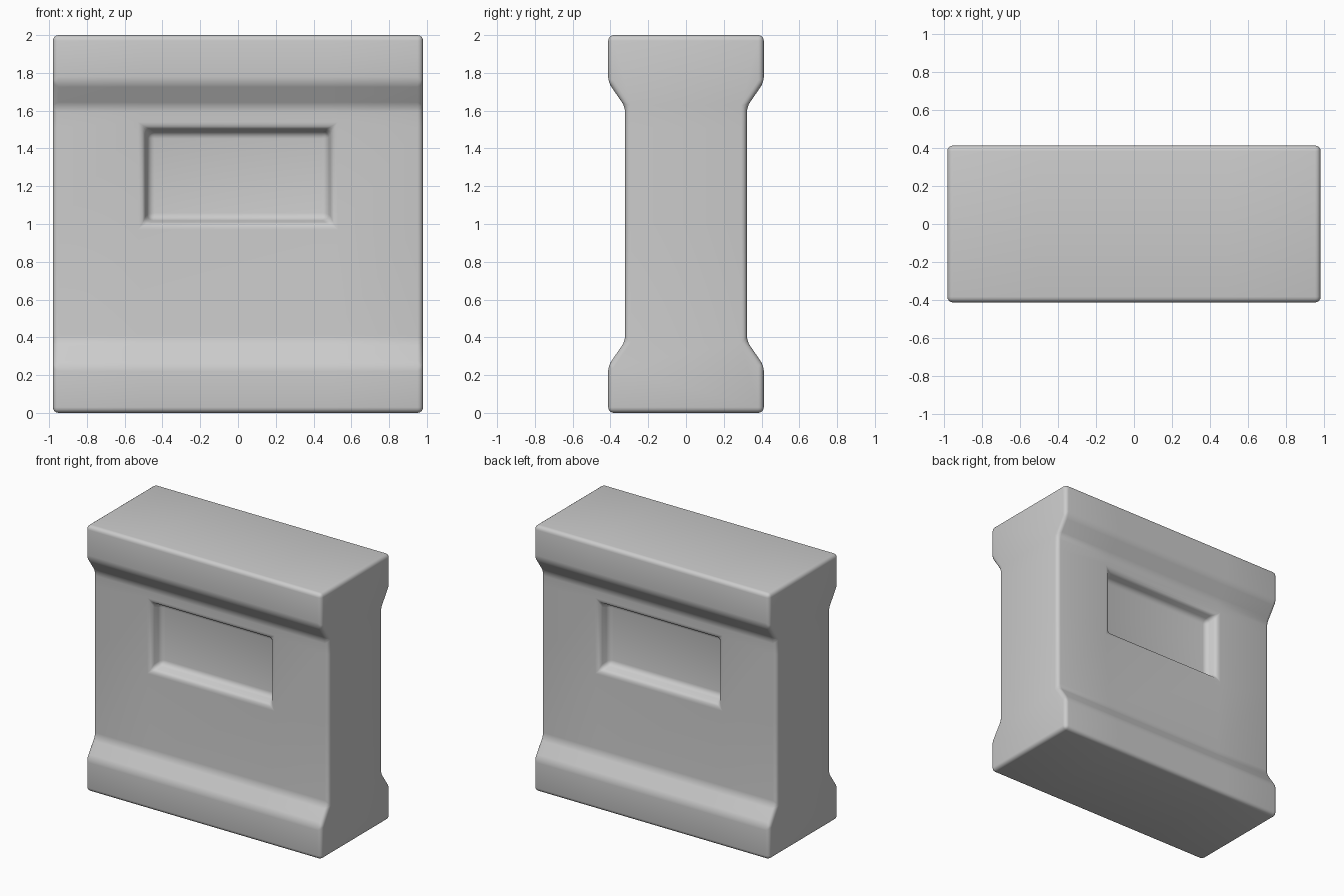
import bpy, bmesh, math

if "Cube" in bpy.data.objects:
    bpy.data.objects.remove(bpy.data.objects["Cube"])

grey = bpy.data.materials.new("light_grey")
grey.diffuse_color = (0.6, 0.6, 0.6, 1)
grey.use_nodes = True
grey.node_tree.nodes["Principled BSDF"].inputs["Base Color"].default_value = grey.diffuse_color

# Side profile as (half depth, height): wide foot, slim waist, wide cap
profile = [(0.412, 0.0), (0.412, 0.25), (0.322, 0.38), (0.322, 1.0),
           (0.322, 1.51), (0.322, 1.62), (0.412, 1.75), (0.412, 2.0)]
columns = [-0.98, -0.5, 0.5, 0.98]
outline = [(-d, z) for d, z in profile] + [(d, z) for d, z in reversed(profile)]
n = len(outline)

bm = bmesh.new()
rings = [[bm.verts.new((x, y, z)) for y, z in outline] for x in columns]
panels = []
for c in range(len(columns) - 1):
    for i in range(n):
        j = (i + 1) % n
        face = bm.faces.new((rings[c][i], rings[c][j], rings[c + 1][j], rings[c + 1][i]))
        # Middle panels of the front and back become the recesses
        if c == 1 and {i, j} in ({3, 4}, {n - 5, n - 4}):
            panels.append(face)
bm.faces.new(rings[0])
bm.faces.new(rings[-1])
bmesh.ops.recalc_face_normals(bm, faces=bm.faces)

# Sloping-walled recess on both sides
bmesh.ops.inset_individual(bm, faces=panels, thickness=0.04)
for face in panels:
    bmesh.ops.translate(bm, verts=face.verts, vec=face.normal * -0.09)
bm.normal_update()

mesh = bpy.data.meshes.new("wall_block")
bm.to_mesh(mesh)
bm.free()
mesh.materials.append(grey)
block = bpy.data.objects.new("wall_block", mesh)
bpy.context.collection.objects.link(block)

# Rounded edges everywhere
bevel = block.modifiers.new("rounded_edges", 'BEVEL')
bevel.width = 0.03
bevel.segments = 4
bevel.limit_method = 'ANGLE'
bevel.angle_limit = math.radians(20)

bpy.context.view_layer.objects.active = block
block.select_set(True)
bpy.ops.object.modifier_apply(modifier=bevel.name)
bpy.ops.object.shade_smooth_by_angle(angle=math.radians(35))
